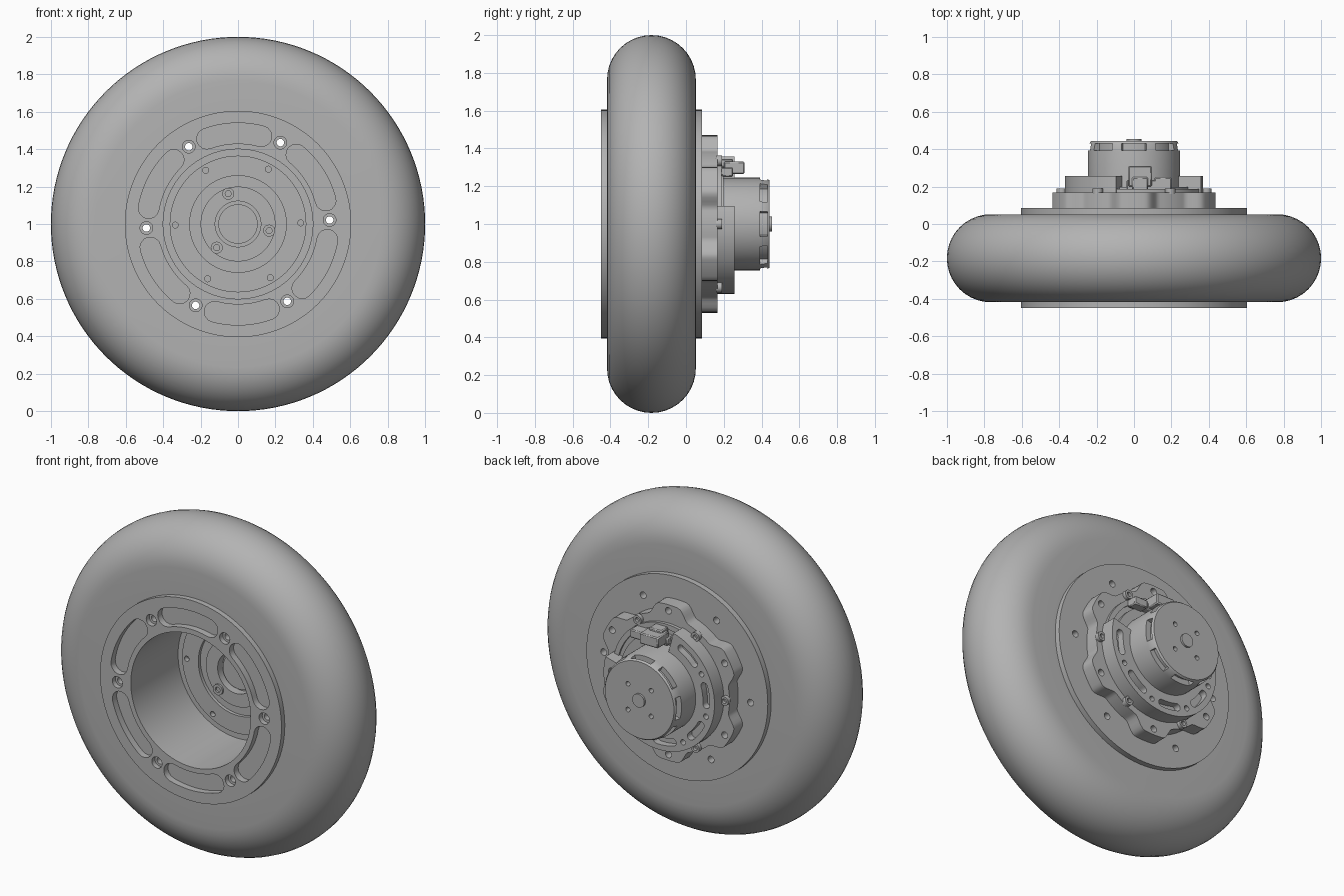
import bpy, bmesh, math
from math import sin, cos, radians, pi

cube = bpy.data.objects.get("Cube")
if cube:
    bpy.data.objects.remove(cube)

grey = bpy.data.materials.new("plain_grey")
grey.use_nodes = True
tone = (0.45, 0.45, 0.45, 1)
grey.diffuse_color = tone
grey.node_tree.nodes["Principled BSDF"].inputs["Base Color"].default_value = tone

AXIS = 1.0   # height of the axle
parts = []


def polar(r, deg):
    return r * cos(radians(deg)), r * sin(radians(deg))


def add_lathe(bm, profile, centre=(0, 0), n=96):
    """Spin (radius, y) points about the y axis; open profiles start and end on the axis."""
    closed = profile[0][0] > 0
    rings = []
    for r, y in profile:
        if r == 0:
            rings.append([bm.verts.new((centre[0], y, AXIS + centre[1]))] * n)
        else:
            rings.append([bm.verts.new((centre[0] + r * cos(2 * pi * i / n), y,
                                        AXIS + centre[1] + r * sin(2 * pi * i / n)))
                          for i in range(n)])
    pairs = list(zip(rings, rings[1:])) + ([(rings[-1], rings[0])] if closed else [])
    for a, b in pairs:
        for i in range(n):
            j = (i + 1) % n
            quad = list(dict.fromkeys((a[i], a[j], b[j], b[i])))
            if len(quad) > 2:
                bm.faces.new(quad)


def add_disc(bm, r, y0, y1, centre=(0, 0), n=96):
    add_lathe(bm, [(0, y0), (r, y0), (r, y1), (0, y1)], centre, n)


def add_prism(bm, outline, y0, y1):
    a = [bm.verts.new((x, y0, AXIS + z)) for x, z in outline]
    b = [bm.verts.new((x, y1, AXIS + z)) for x, z in outline]
    bm.faces.new(a)
    bm.faces.new(b[::-1])
    for i in range(len(a)):
        j = (i + 1) % len(a)
        bm.faces.new((a[i], b[i], b[j], a[j]))


def sector(r0, r1, a0, a1, n=16):
    steps = [a0 + (a1 - a0) * i / n for i in range(n + 1)]
    return [polar(r1, a) for a in steps] + [polar(r0, a) for a in reversed(steps)]


def arc_slot(r, half, mid, span, n=14):
    """Curved slot with round ends; span is the half angle between end centres."""
    pts = []
    for i in range(n + 1):
        pts.append(polar(r + half, mid - span + 2 * span * i / n))
    for side in (1, -1):
        end = mid + side * span
        cx, cz = polar(r, end)
        for k in range(1, 8):
            turn = end + k * 22.5 + (0 if side == 1 else 180)
            dx, dz = polar(half, turn)
            pts.append((cx + dx, cz + dz))
        if side == 1:
            for i in range(n + 1):
                pts.append(polar(r - half, mid + span - 2 * span * i / n))
    return pts


def finish(name, bm):
    bmesh.ops.recalc_face_normals(bm, faces=bm.faces)
    mesh = bpy.data.meshes.new(name)
    bm.to_mesh(mesh)
    bm.free()
    mesh.materials.append(grey)
    ob = bpy.data.objects.new(name, mesh)
    bpy.context.collection.objects.link(ob)
    parts.append(ob)
    return ob


def cut(ob, bm):
    cutter = finish("cutter", bm)
    parts.remove(cutter)
    cutter.hide_render = True
    mod = ob.modifiers.new("cut", 'BOOLEAN')
    mod.operation = 'DIFFERENCE'
    mod.solver = 'EXACT'
    mod.object = cutter
    bpy.context.view_layer.objects.active = ob
    bpy.ops.object.modifier_apply(modifier=mod.name)
    bpy.data.objects.remove(cutter)


def lathe(name, profile, n=96):
    bm = bmesh.new()
    add_lathe(bm, profile, n=n)
    return finish(name, bm)


# Tyre: flat side walls and a half-round tread
tread = [(0.765 + 0.235 * sin(radians(a)), -0.183 - 0.235 * cos(radians(a)))
         for a in range(0, 181, 9)]
lathe("tyre", [(0.58, -0.418)] + tread + [(0.58, 0.052)], 128)

# Hub with six bolt holes and six shallow curved slots
hub = lathe("hub", [(0.4, -0.45), (0.605, -0.45), (0.605, 0.085), (0.4, 0.085)])
bm = bmesh.new()
for k in range(6):
    add_lathe(bm, [(0, -0.5), (0.034, -0.5), (0.034, -0.42), (0.02, -0.42),
                   (0.02, 0.15), (0, 0.15)], polar(0.49, 2.5 + 60 * k), 24)
    add_prism(bm, arc_slot(0.485, 0.055, 32.5 + 60 * k, 17.5), -0.5, -0.41)
cut(hub, bm)

# Motor front at the bottom of the hub bore
front = lathe("motor_front", [(0, 0.03), (0.122, 0.03), (0.122, -0.02), (0.2, -0.02),
                              (0.2, 0.01), (0.258, 0.01), (0.258, -0.01), (0.365, -0.01),
                              (0.365, 0), (0.401, 0), (0.401, 0.09), (0, 0.09)])
bm = bmesh.new()
for k in range(6):
    add_disc(bm, 0.016, -0.1, 0.02, polar(0.335, 1 + 60 * k), 16)
cut(front, bm)
bm = bmesh.new()
add_disc(bm, 0.105, 0.005, 0.05)
finish("centre_cap", bm)


def screws(name, r, start, count, radius, top, base):
    """Round socket-head screws; top is the socket side."""
    bm = bmesh.new()
    deep = top + 0.6 * (base - top)
    for k in range(count):
        add_lathe(bm, [(0, base), (radius, base), (radius, top), (radius * 0.5, top),
                       (radius * 0.5, deep), (0, deep)],
                  polar(r, start + 360 / count * k), 20)
    finish(name, bm)


screws("front_screws", 0.17, 108, 3, 0.032, -0.032, 0.0)

# Lobed mounting flange with a hole in each lobe
outline = []
for a in range(0, 360, 2):
    off = abs((a % 60) - 30)
    t = min(max((19 - off) / 11, 0), 1)
    outline.append(polar(0.408 + 0.062 * t * t * (3 - 2 * t), a))
bm = bmesh.new()
add_prism(bm, outline, 0.08, 0.168)
flange = finish("mounting_flange", bm)
bm = bmesh.new()
for k in range(6):
    add_disc(bm, 0.02, 0.1, 0.25, polar(0.433, 30 + 60 * k), 20)
cut(flange, bm)
screws("flange_screws", 0.387, 0, 6, 0.027, 0.19, 0.16)

# Stepped back plate under the motor
lathe("back_plate", [(0, 0.16), (0.36, 0.16), (0.36, 0.187), (0.33, 0.187), (0.33, 0.175),
                     (0.3, 0.175), (0.3, 0.198), (0, 0.198)])

# Open guard ring with curved slots and small holes
bm = bmesh.new()
add_prism(bm, sector(0.235, 0.37, 105, 375, 72), 0.165, 0.257)
guard = finish("guard_ring", bm)
bm = bmesh.new()
for k in range(6):
    mid = 128 + 45 * k
    add_prism(bm, arc_slot(0.315, 0.022, mid, 10), 0.215, 0.3)
    if k < 5:
        add_disc(bm, 0.016, 0.215, 0.3, polar(0.325, mid + 22.5), 16)
cut(guard, bm)

# Motor can with cooling windows and four tapped holes
can = lathe("motor_can", [(0, 0.15), (0.245, 0.15), (0.245, 0.39), (0.238, 0.432),
                          (0.23, 0.443), (0, 0.443)])
bm = bmesh.new()
for k in range(8):
    add_prism(bm, sector(0.212, 0.3, 45 * k - 16, 45 * k + 16), 0.392, 0.431)
for k in range(4):
    add_disc(bm, 0.014, 0.41, 0.5, polar(0.11, 45 + 90 * k), 16)
cut(can, bm)
bm = bmesh.new()
add_disc(bm, 0.04, 0.43, 0.455, n=32)
finish("shaft_end", bm)


# Cable connectors in the gap of the guard ring
def box(name, x0, x1, y0, y1, z0, z1):
    bm = bmesh.new()
    add_prism(bm, [(x0, z0), (x1, z0), (x1, z1), (x0, z1)], y0, y1)
    ob = finish(name, bm)
    bev = ob.modifiers.new("bevel", 'BEVEL')
    bev.width = 0.006


box("connector_base", -0.04, 0.2, 0.18, 0.235, 0.255, 0.3)
box("connector_plug", -0.03, 0.095, 0.2, 0.31, 0.265, 0.33)
box("connector_socket", -0.01, 0.075, 0.18, 0.25, 0.3, 0.345)
box("side_connector", 0.11, 0.2, 0.19, 0.25, 0.25, 0.3)

# Smooth round surfaces, keep machined edges crisp
bpy.ops.object.select_all(action='DESELECT')
for ob in parts:
    ob.select_set(True)
bpy.context.view_layer.objects.active = parts[0]
bpy.ops.object.shade_smooth_by_angle(angle=radians(30))
